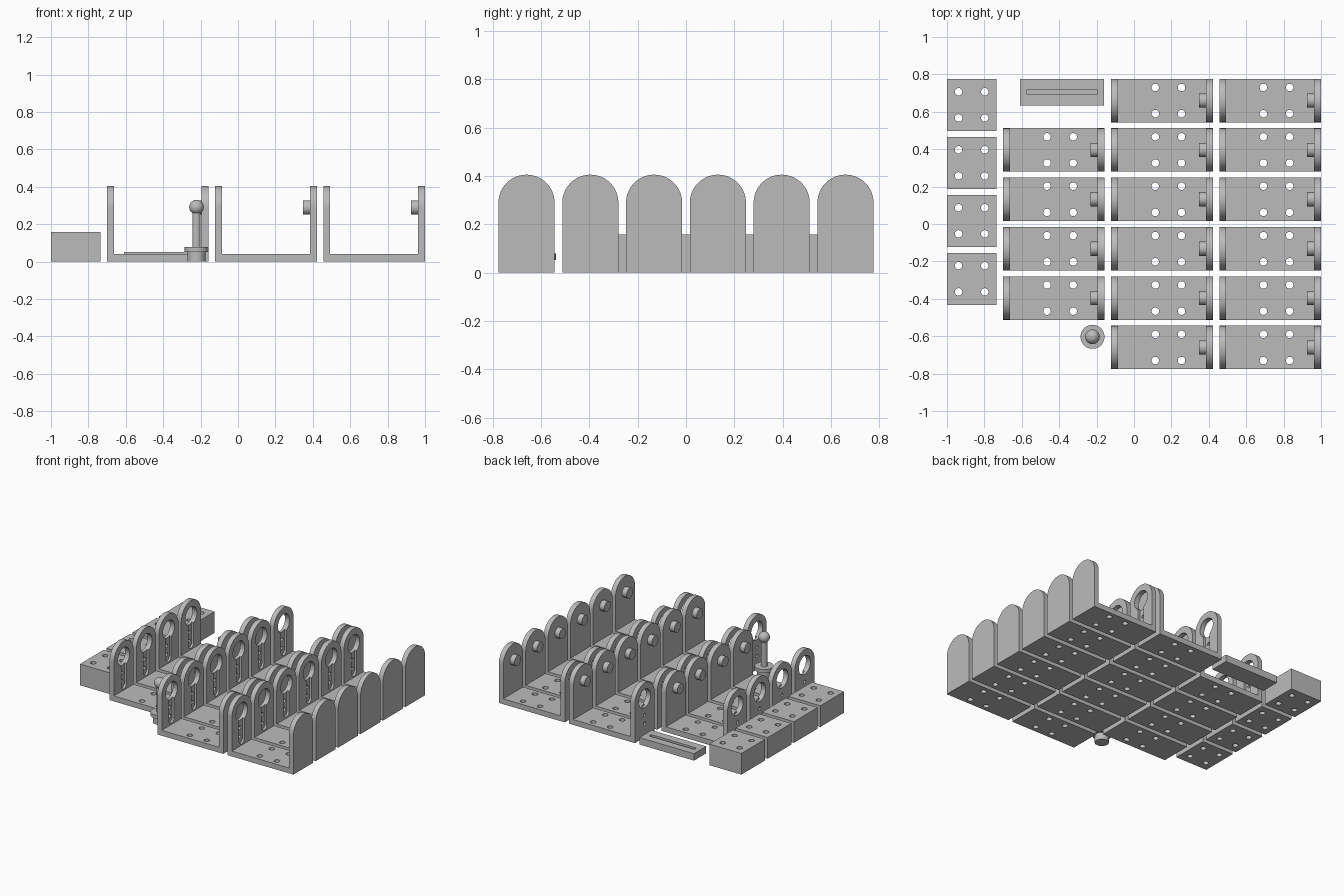
import bpy, bmesh, math
from mathutils import Vector

if "Cube" in bpy.data.objects:
    bpy.data.objects.remove(bpy.data.objects["Cube"], do_unlink=True)

grey = bpy.data.materials.new("plain grey")
grey.use_nodes = True
GREY = (0.5, 0.5, 0.5, 1)
grey.diffuse_color = GREY
grey.node_tree.nodes["Principled BSDF"].inputs["Base Color"].default_value = GREY


def arc(cx, cy, r, start=0, end=360, n=48):
    """Points along an arc; a full turn leaves out the repeated point."""
    count = n if end - start == 360 else n + 1
    angles = [math.radians(start + (end - start) * i / n) for i in range(count)]
    return [(cx + r * math.cos(a), cy + r * math.sin(a)) for a in angles]


def rect(x0, x1, y0, y1):
    return [(x0, y0), (x1, y0), (x1, y1), (x0, y1)]


def new_object(name, bm):
    bmesh.ops.recalc_face_normals(bm, faces=bm.faces)
    mesh = bpy.data.meshes.new(name)
    bm.to_mesh(mesh)
    bm.free()
    obj = bpy.data.objects.new(name, mesh)
    bpy.context.scene.collection.objects.link(obj)
    return obj


def prism(name, axis, lo, hi, *outlines):
    """Extrude one or more separate outlines along an axis."""
    place = {"x": lambda p: (lo, p[0], p[1]),
             "y": lambda p: (p[0], lo, p[1]),
             "z": lambda p: (p[0], p[1], lo)}[axis]
    shift = Vector([hi - lo if a == axis else 0 for a in "xyz"])
    bm = bmesh.new()
    for outline in outlines:
        face = bm.faces.new([bm.verts.new(place(p)) for p in outline])
        out = bmesh.ops.extrude_face_region(bm, geom=[face])
        moved = [g for g in out["geom"] if isinstance(g, bmesh.types.BMVert)]
        bmesh.ops.translate(bm, vec=shift, verts=moved)
    return new_object(name, bm)


def combine(obj, *steps):
    """Run boolean steps, then bake the result and drop the cutters."""
    for operation, cutter in steps:
        mod = obj.modifiers.new(operation, "BOOLEAN")
        mod.operation, mod.object, mod.solver = operation, cutter, "EXACT"
    graph = bpy.context.evaluated_depsgraph_get()
    mesh = bpy.data.meshes.new_from_object(obj.evaluated_get(graph))
    obj.modifiers.clear()
    obj.data = mesh
    for _, cutter in steps:
        bpy.data.objects.remove(cutter, do_unlink=True)


def finish(obj):
    obj.data.materials.clear()
    obj.data.materials.append(grey)
    obj.data.polygons.foreach_set("material_index", [0] * len(obj.data.polygons))
    bpy.ops.object.select_all(action="DESELECT")
    obj.select_set(True)
    bpy.context.view_layer.objects.active = obj
    bpy.ops.object.shade_smooth_by_angle(angle=math.radians(30))


def copies(obj, name, places):
    """Share one mesh between several placed objects."""
    for i, (x, y) in enumerate(places):
        item = obj if i == 0 else bpy.data.objects.new(name, obj.data)
        if i:
            bpy.context.scene.collection.objects.link(item)
        item.name = f"{name}_{i + 1}"
        item.location = (x, y, 0)


def screw_holes(cx):
    return [arc(cx + sx * 0.07, sy * 0.07, 0.02, n=24) for sx in (-1, 1) for sy in (-1, 1)]


# U-shaped bracket with rounded ends
LENGTH, WALL, HALF, TOP = 0.544, 0.037, 0.116, 0.405
PIVOT = TOP - HALF
u_shape = [(0, 0), (LENGTH, 0), (LENGTH, TOP), (LENGTH - WALL, TOP),
           (LENGTH - WALL, 0.04), (WALL, 0.04), (WALL, TOP), (0, TOP)]
arch = [(-HALF, 0), (HALF, 0)] + arc(0, PIVOT, HALF, 0, 180)
bracket = prism("bracket", "y", -0.2, 0.2, u_shape)
groove = arc(0, 0.08, 0.03, 180, 360, 16) + [(0.03, PIVOT), (-0.03, PIVOT)]
combine(bracket,
        ("INTERSECT", prism("arch", "x", -0.1, LENGTH + 0.1, arch)),
        ("DIFFERENCE", prism("groove", "x", WALL - 0.016, WALL + 0.05, groove)),
        ("DIFFERENCE", prism("wall_holes", "x", -0.05, WALL + 0.05,
                             arc(0, PIVOT, 0.068),
                             arc(0, 0.165, 0.012, n=20), arc(0, 0.1, 0.012, n=20))),
        ("DIFFERENCE", prism("floor_holes", "z", -0.1, 0.1, *screw_holes(0.306))),
        ("UNION", prism("pivot_pin", "x", LENGTH - WALL - 0.038, LENGTH - 0.01,
                        arc(0, PIVOT, 0.038))))
finish(bracket)
rows = [0.66 - 0.264 * i for i in range(6)]
columns = [(-0.701, rows[1:5]), (-0.122, rows), (0.456, rows)]
copies(bracket, "bracket", [(x, y) for x, ys in columns for y in ys])

# Drilled spacer blocks
block = prism("spacer_block", "z", 0, 0.158, rect(-0.132, 0.132, -0.139, 0.139))
combine(block, ("DIFFERENCE", prism("block_holes", "z", -0.1, 0.3, *screw_holes(0))))
finish(block)
copies(block, "spacer_block", [(-0.868, 0.637 - 0.31 * i) for i in range(4)])

# Flat plate with a long groove
plate = prism("grooved_plate", "z", 0, 0.052, rect(-0.61, -0.16, 0.633, 0.776))
combine(plate, ("DIFFERENCE", prism("plate_groove", "z", 0.026, 0.1,
                                    rect(-0.572, -0.198, 0.692, 0.718))))
finish(plate)

# Turned post: foot, flange, shaft and ball on one lathe profile
profile = [(0, 0), (0.048, 0), (0.048, 0.052), (0.064, 0.052), (0.064, 0.078), (0.022, 0.078)]
profile += arc(0, 0.291, 0.039, -55.7, 90, 20)
bm = bmesh.new()
verts = [bm.verts.new((r, 0, z)) for r, z in profile]
edges = [bm.edges.new(pair) for pair in zip(verts, verts[1:])]
bmesh.ops.spin(bm, geom=verts + edges, cent=(0, 0, 0), axis=(0, 0, 1),
               angle=math.tau, steps=48, use_duplicate=False)
bmesh.ops.remove_doubles(bm, verts=bm.verts, dist=0.0002)
post = new_object("ball_post", bm)
post.location = (-0.222, -0.603, 0)
finish(post)
